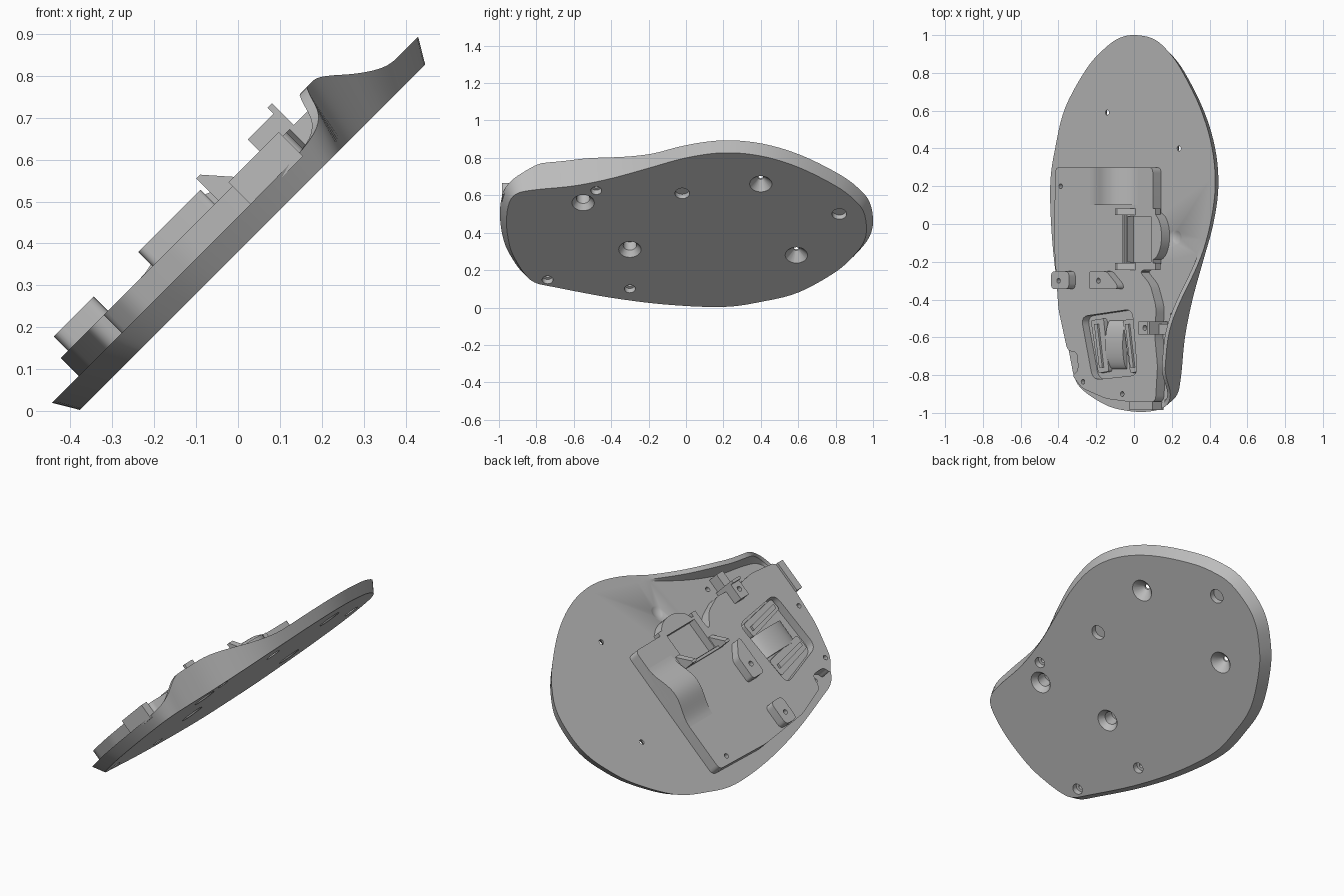
import bpy, bmesh, math
from mathutils import Matrix, Vector

if "Cube" in bpy.data.objects:
    bpy.data.objects.remove(bpy.data.objects["Cube"], do_unlink=True)

# Everything is drawn flat (u across, y along, w up) and then tilted
TILT = Matrix.Rotation(math.radians(-45), 4, 'Y')
BASE, FLOOR, DECK, POST = 0.269, 0.328, 0.389, 0.437

grey = bpy.data.materials.new("plain grey")
grey.use_nodes = True
grey.diffuse_color = (0.5, 0.5, 0.5, 1)
grey.node_tree.nodes["Principled BSDF"].inputs["Base Color"].default_value = (0.5, 0.5, 0.5, 1)


def finish(name, bm):
    bmesh.ops.recalc_face_normals(bm, faces=bm.faces)
    mesh = bpy.data.meshes.new(name)
    bm.to_mesh(mesh)
    bm.free()
    mesh.transform(TILT)
    mesh.materials.append(grey)
    obj = bpy.data.objects.new(name, mesh)
    bpy.context.collection.objects.link(obj)
    return obj


def loft(bm, rings):
    """Skin a stack of closed rings and cap both ends."""
    rows = [[bm.verts.new(p) for p in ring] for ring in rings]
    n = len(rows[0])
    for a, b in zip(rows, rows[1:]):
        for i in range(n):
            j = (i + 1) % n
            bm.faces.new((a[i], a[j], b[j], b[i]))
    bm.faces.new(rows[0][::-1])
    bm.faces.new(rows[-1])


def prism(name, outline, low, high):
    bm = bmesh.new()
    loft(bm, [[(u, y, w) for u, y in outline] for w in (low, high)])
    return finish(name, bm)


def block(name, u0, u1, y0, y1, low, high):
    return prism(name, [(u0, y0), (u1, y0), (u1, y1), (u0, y1)], low, high)


def side_prism(name, profile, y0, y1):
    bm = bmesh.new()
    loft(bm, [[(u, y, w) for u, w in profile] for y in (y0, y1)])
    return finish(name, bm)


def rounded(points, r=0.03, steps=5):
    """Round each corner of a polygon with a small curve."""
    pts, out = [Vector(p) for p in points], []
    for i, p in enumerate(pts):
        a, b = pts[i - 1] - p, pts[(i + 1) % len(pts)] - p
        s = p + a.normalized() * min(r, a.length * 0.45)
        e = p + b.normalized() * min(r, b.length * 0.45)
        for k in range(steps + 1):
            t = k / steps
            out.append(s * (1 - t) ** 2 + p * 2 * t * (1 - t) + e * t * t)
    return out


def spline(points, steps=5):
    pts, out = [Vector(p) for p in points], []
    n = len(pts)
    for i in range(n):
        a, b, c, d = (pts[(i + k) % n] for k in (-1, 0, 1, 2))
        for k in range(steps):
            t = k / steps
            out.append(0.5 * (2 * b + (c - a) * t + (2 * a - 5 * b + 4 * c - d) * t * t
                              + (3 * b - a - 3 * c + d) * t ** 3))
    return out


def smooth(t):
    t = max(0, min(1, t))
    return t * t * (3 - 2 * t)


# Base plate: flared rim with a raised thumb lip on one side
edge = [(.965, .42), (.95, .51), (.9, .575), (.8, .65), (.6, .75), (.4, .81), (.2, .827),
        (0, .8), (-.2, .745), (-.4, .69), (-.6, .65), (-.8, .63), (-.9, .61), (-.945, .56),
        (-.96, .45), (-.94, .32), (-.9, .235), (-.85, .165), (-.8, .13), (-.7, .108),
        (-.4, .052), (-.1, .015), (.2, .003), (.4, .03), (.6, .08), (.8, .19), (.9, .28), (.95, .35)]
curve = spline([((2 * z - 0.38) / math.sqrt(2), y) for y, z in edge])
n = len(curve)
rings = [[], [], [], []]
for i, p in enumerate(curve):
    t = (curve[(i + 1) % n] - curve[i - 1]).normalized()
    out = Vector((-t.y, t.x))
    lip = 0.103 * smooth((-.1 - p.y) / .5) * smooth((p.y + .97) / .22) if p.x > .4 else 0
    for ring, off, w in zip(rings, (0, .035, .01, 0), (BASE, FLOOR + lip, FLOOR + lip, FLOOR)):
        q = p + out * off
        ring.append((q.x, q.y, w))
bm = bmesh.new()
loft(bm, rings)
plate = finish("base_plate", bm)

# Raised inner deck
deck = prism("inner_deck", rounded([
    (-.2, .3), (.53, .3), (.53, -.23), (.43, -.25), (.51, -.32), (.555, -.44), (.545, -.6),
    (.565, -.75), (.55, -.94), (.39, -.945), (.18, -.925), (.0, -.87), (-.075, -.8),
    (-.03, -.78), (-.035, -.68), (-.11, -.67), (-.177, -.45), (-.21, -.1)]), .31, DECK)

# Curved hump along the back of the deck
arch = [(.06 + .36 * k / 20, DECK + .048 * math.sin(math.pi * k / 20) ** 2) for k in range(21)]
side_prism("deck_hump", [(.42, .35), (.06, .35)] + arch, .1, .3)

# Screw posts
posts = [
    prism("side_post", rounded([(-.185, -.345), (-.05, -.345), (-.05, -.25), (-.185, -.25)]), .31, POST),
    prism("middle_post", rounded([(.1, -.345), (.31, -.345), (.31, -.32), (.23, -.25), (.1, -.25)], .02), .35, POST),
    block("clip_post", .475, .565, -.585, -.515, .31, .442)]
block("clip_bridge", .565, .65, -.585, -.53, .3, DECK)
block("clip_hook", .562, .577, -.585, -.515, .31, .462)
block("front_tab", .37, .54, -.985, -.94, .32, .402)

# Wheel holder: gussets, end wall and a bulging guard
for name, y in (("back_gusset", .065), ("front_gusset", -.225)):
    side_prism(name, [(.322, .35), (.322, .463), (.335, .463), (.4, DECK), (.55, DECK), (.55, .35)],
               y - .018, y + .018)
block("holder_wall", .322, .336, -.22, .06, .35, .41)
guard = [(.52 + .075 * math.sin(math.pi * k / 16), -.065 - .125 * math.cos(math.pi * k / 16))
         for k in range(17)]
prism("wheel_guard", guard, .31, DECK)

# Cutters for the pockets in the deck
pocket = rounded([(-.007, -.49), (.375, -.45), (.415, -.8), (.08, -.825)], .05)
cutters = [prism("pocket_cutter", pocket, .342, .5),
           block("holder_cutter", .34, .515, -.2, .04, .345, .5)]

# Bars and drum inside the front pocket
for name, a, b in (("left_bar", .045, .14), ("right_bar", .285, .365)):
    prism(name, rounded([(a, -.51), (b, -.5), (b + .04, -.78), (a + .055, -.79)], .015), .335, .368)
    mid = (a + b) / 2
    prism(name + "_rib", [(mid - .012, -.53), (mid + .012, -.53), (mid + .05, -.76), (mid + .026, -.76)],
          .36, .38)
drum = [(-.64 - .13 * math.cos(math.pi * k / 20), .335 + .04 * math.sin(math.pi * k / 20)) for k in range(21)]
bm = bmesh.new()
loft(bm, [[(u, y, w) for y, w in drum] for u in (.16, .29)])
finish("pocket_drum", bm)

# Drill shapes as turned profiles of (radius, height)
foot = [(.062, .26), (.06, BASE), (.014, .318), (.012, .5)]
screw = [(.06, .26), (.06, BASE), (.036, .3), (.034, .36), (.014, .361), (.014, .5)]
dimple = [(.04, .26), (.038, .3)]
pin = [(.03, .26), (.028, .3), (.013, .301), (.013, .5)]
small = [(.013, .36), (.013, .5)]
spots = [(foot, .665, .4), (foot, .127, .59), (screw, .523, -.55), (screw, .17, -.3),
         (dimple, .594, -.02), (dimple, .438, .82), (pin, .615, -.48), (pin, -.128, -.3),
         (pin, -.06, -.74), (small, -.16, .2), (small, .007, -.835), (small, .3, -.9)]
bm = bmesh.new()
for profile, u, y in spots:
    loft(bm, [[(u + r * math.cos(a), y + r * math.sin(a), w)
               for a in (math.tau * k / 24 for k in range(24))] for r, w in profile])
# Shallow round dent in the plate top
dent = bmesh.ops.create_uvsphere(bm, u_segments=24, v_segments=16, radius=.08)["verts"]
bmesh.ops.translate(bm, verts=dent, vec=(.647, -.07, FLOOR + .07))
drills = finish("drill_cutter", bm)


def cut(target, cutter):
    mod = target.modifiers.new("cut", 'BOOLEAN')
    mod.object, mod.solver = cutter, 'EXACT'
    bpy.context.view_layer.objects.active = target
    bpy.ops.object.modifier_apply(modifier=mod.name)


for c in cutters:
    cut(deck, c)
for target in [plate, deck] + posts:
    cut(target, drills)
for c in cutters + [drills]:
    bpy.data.objects.remove(c, do_unlink=True)

# Smooth the curved faces, keep hard edges
bpy.ops.object.select_all(action='DESELECT')
for obj in bpy.context.collection.objects:
    if obj.type == 'MESH':
        obj.select_set(True)
        bpy.context.view_layer.objects.active = obj
bpy.ops.object.shade_smooth_by_angle(angle=math.radians(30))
